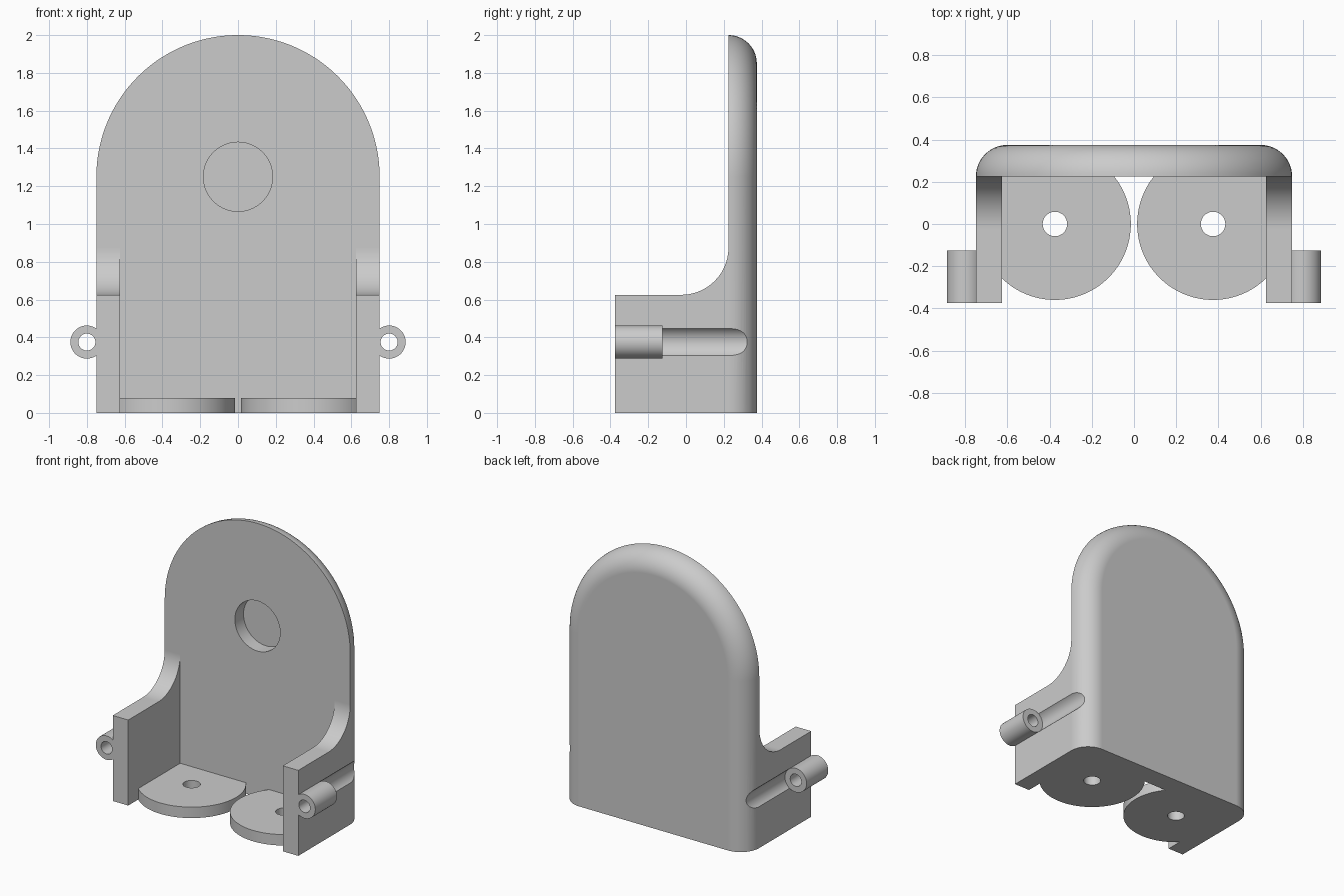
import bpy, bmesh, math
from mathutils import Matrix, Vector

cube = bpy.data.objects.get("Cube")
if cube:
    bpy.data.objects.remove(cube, do_unlink=True)

grey = bpy.data.materials.new("plain_grey")
grey.use_nodes = True
grey.diffuse_color = (0.6, 0.6, 0.6, 1)
grey.node_tree.nodes["Principled BSDF"].inputs["Base Color"].default_value = (0.6, 0.6, 0.6, 1)

ROUND = 0.15          # rounded back edge
FRONT, BACK = 0.225, 0.375
HALF, WALL_IN = 0.75, 0.625


def make(name, bm):
    bmesh.ops.recalc_face_normals(bm, faces=bm.faces)
    mesh = bpy.data.meshes.new(name)
    bm.to_mesh(mesh)
    bm.free()
    mesh.materials.append(grey)
    ob = bpy.data.objects.new(name, mesh)
    bpy.context.collection.objects.link(ob)
    return ob


def loft(name, rings):
    """Skin a list of matching closed rings and cap both ends."""
    bm = bmesh.new()
    loops = [[bm.verts.new(p) for p in ring] for ring in rings]
    for a, b in zip(loops, loops[1:]):
        for i in range(len(a)):
            j = (i + 1) % len(a)
            bm.faces.new((a[i], a[j], b[j], b[i]))
    bm.faces.new(loops[0])
    bm.faces.new(loops[-1])
    return make(name, bm)


def cylinder(name, radius, start, end, segments=96):
    start, end = Vector(start), Vector(end)
    axis = end - start
    bm = bmesh.new()
    turn = Vector((0, 0, 1)).rotation_difference(axis).to_matrix().to_4x4()
    bmesh.ops.create_cone(bm, cap_ends=True, segments=segments, radius1=radius, radius2=radius,
                          depth=axis.length, matrix=Matrix.Translation((start + end) / 2) @ turn)
    return make(name, bm)


def boolean(ob, other, operation, keep=False):
    mod = ob.modifiers.new("cut", 'BOOLEAN')
    mod.object, mod.operation, mod.solver = other, operation, 'EXACT'
    bpy.context.view_layer.objects.active = ob
    bpy.ops.object.modifier_apply(modifier=mod.name)
    if not keep:
        bpy.data.objects.remove(other, do_unlink=True)


def finish(ob):
    bpy.ops.object.select_all(action='DESELECT')
    ob.select_set(True)
    bpy.context.view_layer.objects.active = ob
    bpy.ops.object.shade_smooth_by_angle(angle=math.radians(30))
    mod = ob.modifiers.new("even_shading", 'WEIGHTED_NORMAL')
    mod.keep_sharp = True


# Arched back plate, its rear edge rounded everywhere except at the base
def arch(inset, y):
    r = HALF - inset
    turns = [math.pi * i / 72 for i in range(73)]
    return [(r, y, 0)] + [(r * math.cos(t), y, 1.25 + r * math.sin(t)) for t in turns] + [(-r, y, 0)]


steps = [math.pi / 2 * i / 14 for i in range(15)]
shell = loft("arched_shell", [arch(ROUND * (1 - math.cos(t)), FRONT + ROUND * math.sin(t)) for t in steps])

# Side walls with a concave sweep up into the plate
sweep = [(FRONT - 0.25 + 0.25 * math.sin(t), 0.875 - 0.25 * math.cos(t)) for t in steps]
profile = [(FRONT, 0), (-BACK, 0), (-BACK, 0.625)] + sweep
for side in (1, -1):
    wall = loft("side_wall", [[(side * x, y, z) for y, z in profile] for x in (WALL_IN, HALF)])
    boolean(shell, wall, 'UNION')

# Side grooves in line with the tubes, and the blind hole in the plate
TUBE_X, TUBE_Z, TUBE_R, TUBE_END = 0.8, 0.375, 0.0875, -0.125
for side in (1, -1):
    groove = cylinder("groove_cutter", TUBE_R, (side * TUBE_X, TUBE_END, TUBE_Z), (side * TUBE_X, 0.6, TUBE_Z))
    boolean(shell, groove, 'DIFFERENCE')
boolean(shell, cylinder("hole_cutter", 0.183, (0, 0, 1.25), (0, FRONT + 0.1, 1.25)), 'DIFFERENCE')

# Round feet with screw holes, and hinge tubes on the outside
for side, label in ((1, "left"), (-1, "right")):
    x = side * BACK
    foot = cylinder(label + "_round_foot", 0.36, (x, 0, 0), (x, 0, 0.08), 128)
    boolean(foot, cylinder("screw_cutter", 0.058, (x, 0, -0.1), (x, 0, 0.2)), 'DIFFERENCE')
    boolean(foot, shell, 'DIFFERENCE', keep=True)
    x = side * TUBE_X
    tube = cylinder(label + "_hinge_tube", TUBE_R, (x, -BACK, TUBE_Z), (x, TUBE_END, TUBE_Z))
    boolean(tube, cylinder("bore_cutter", 0.045, (x, -0.5, TUBE_Z), (x, 0, TUBE_Z)), 'DIFFERENCE')
    boolean(tube, shell, 'DIFFERENCE', keep=True)
    finish(foot)
    finish(tube)
finish(shell)
